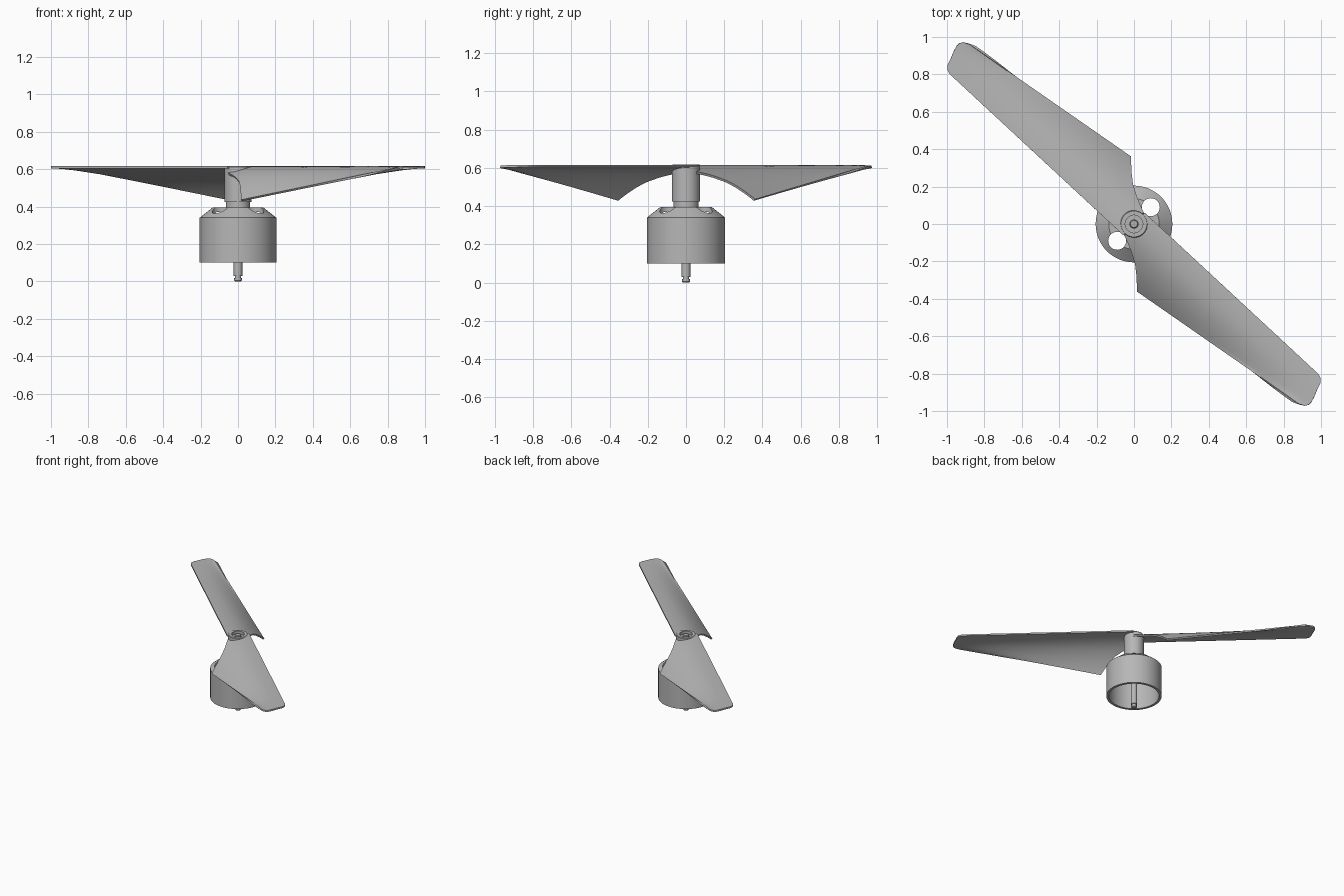
import bpy, bmesh, math
from mathutils import Vector

cube = bpy.data.objects.get("Cube")
if cube:
    bpy.data.objects.remove(cube, do_unlink=True)

grey = bpy.data.materials.new("light_grey")
grey.use_nodes = True
grey.diffuse_color = (0.47, 0.47, 0.47, 1)
grey.node_tree.nodes["Principled BSDF"].inputs["Base Color"].default_value = grey.diffuse_color


def add_object(name, bm):
    mesh = bpy.data.meshes.new(name)
    bm.to_mesh(mesh)
    bm.free()
    mesh.materials.append(grey)
    obj = bpy.data.objects.new(name, mesh)
    bpy.context.collection.objects.link(obj)
    return obj


def activate(obj):
    bpy.ops.object.select_all(action='DESELECT')
    obj.select_set(True)
    bpy.context.view_layer.objects.active = obj


def smooth(obj):
    activate(obj)
    bpy.ops.object.shade_smooth_by_angle(angle=math.radians(30))


def lathe(name, profile, steps=64, closed=True):
    """Spin a radius/height profile around z; open profiles start and end on the axis."""
    bm = bmesh.new()
    verts = [bm.verts.new((r, 0, z)) for r, z in profile]
    edges = [bm.edges.new(pair) for pair in zip(verts, verts[1:])]
    if closed:
        edges.append(bm.edges.new((verts[-1], verts[0])))
    bmesh.ops.spin(bm, geom=verts + edges, cent=(0, 0, 0), axis=(0, 0, 1),
                   angle=math.tau, steps=steps)
    bmesh.ops.remove_doubles(bm, verts=bm.verts, dist=1e-5)
    bmesh.ops.recalc_face_normals(bm, faces=bm.faces)
    return add_object(name, bm)


# Motor bell: an open-bottomed cup with a sloping shoulder
bell = lathe("motor_bell", [
    (0.205, 0.10), (0.205, 0.34), (0.135, 0.395), (0.015, 0.395),
    (0.015, 0.31), (0.042, 0.31), (0.042, 0.37), (0.125, 0.37),
    (0.185, 0.325), (0.185, 0.10)])

# Four cooling holes through the shoulder
bm = bmesh.new()
for k in range(4):
    angle = math.radians(45 + 90 * k)
    made = bmesh.ops.create_cone(bm, cap_ends=True, segments=32,
                                 radius1=0.048, radius2=0.048, depth=0.2)
    bmesh.ops.translate(bm, verts=made["verts"],
                        vec=(0.127 * math.cos(angle), 0.127 * math.sin(angle), 0.39))
cutter = add_object("hole_cutter", bm)
cutter.hide_render = True
cut = bell.modifiers.new("holes", 'BOOLEAN')
cut.operation = 'DIFFERENCE'
cut.solver = 'EXACT'
cut.object = cutter
activate(bell)
bpy.ops.object.modifier_apply(modifier=cut.name)
bpy.data.objects.remove(cutter, do_unlink=True)
smooth(bell)

# Shaft with a retaining groove near its lower end
smooth(lathe("shaft", [
    (0, 0), (0.017, 0), (0.021, 0.005), (0.021, 0.018), (0.016, 0.018),
    (0.016, 0.028), (0.023, 0.028), (0.023, 0.605), (0.018, 0.611), (0, 0.611)],
    32, closed=False))

# Collar between bell and propeller
smooth(lathe("collar", [(0.02, 0.39), (0.065, 0.39), (0.065, 0.43), (0.02, 0.43)]))

# Propeller hub with a recessed top
smooth(lathe("propeller_hub", [
    (0.02, 0.425), (0.073, 0.425), (0.073, 0.612), (0.069, 0.617),
    (0.047, 0.617), (0.047, 0.596), (0.02, 0.596)]))

# Blade rows run from the root to the tip: chord fraction, root reach, tip reach
ROWS = [
    (0.00, 0.00, 1.270), (0.05, 0.00, 1.295), (0.15, 0.05, 1.310),
    (0.30, 0.057, 1.318), (0.40, 0.03, 1.325), (0.48, 0.00, 1.331),
    (0.54, 0.05, 1.335), (0.60, 0.092, 1.338), (0.70, 0.150, 1.343),
    (0.80, 0.190, 1.343), (0.90, 0.225, 1.330), (0.97, 0.249, 1.300),
    (1.00, 0.257, 1.265)]
ALONG = Vector((0.733, -0.680, 0))
ACROSS = Vector((-0.680, -0.733, 0))
START = Vector((0.056, 0.061, 0.616))
ROOT_CHORD, TIP_CHORD = 0.337, 0.194
SEGMENTS = 14


def blade(name, turn):
    bm = bmesh.new()
    grid = []
    for t, root, tip in ROWS:
        row = []
        for i in range(SEGMENTS + 1):
            s = i / SEGMENTS
            reach = root + (tip - root) * s
            chord = ROOT_CHORD + (TIP_CHORD - ROOT_CHORD) * s
            droop = (0.18 - 0.174 * s) * t ** 2.2
            p = START + ALONG * reach + ACROSS * (chord * t)
            row.append(bm.verts.new((turn * p.x, turn * p.y, p.z - droop)))
        grid.append(row)
    for a, b in zip(grid, grid[1:]):
        for i in range(SEGMENTS):
            bm.faces.new((a[i], b[i], b[i + 1], a[i + 1]))
    bm.normal_update()
    if sum(f.normal.z for f in bm.faces) < 0:
        bmesh.ops.reverse_faces(bm, faces=bm.faces)
    obj = add_object(name, bm)
    shell = obj.modifiers.new("thickness", 'SOLIDIFY')
    shell.thickness = 0.012
    shell.offset = -1
    activate(obj)
    bpy.ops.object.modifier_apply(modifier=shell.name)
    smooth(obj)


blade("front_blade", 1)
blade("back_blade", -1)
